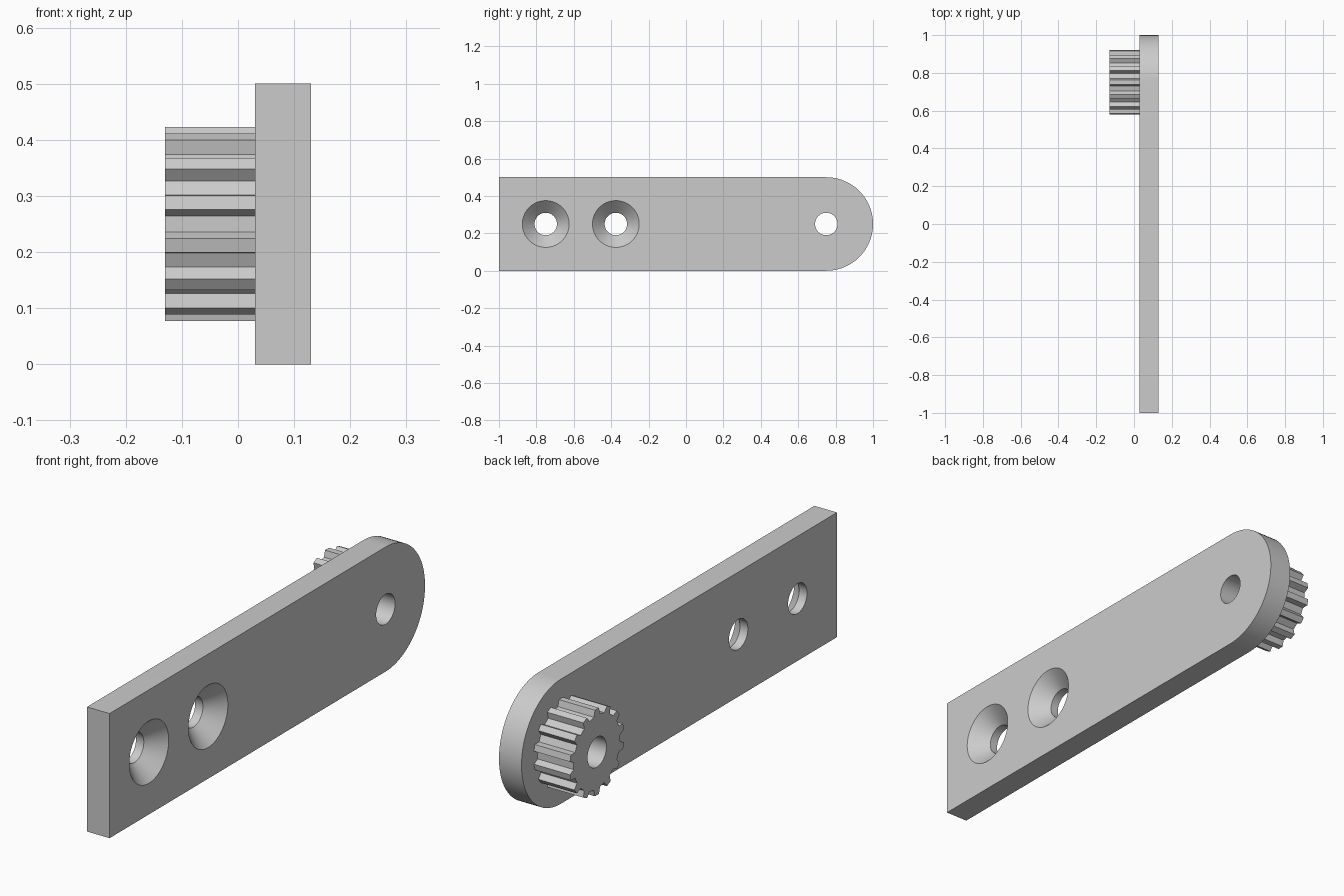
import bpy
import bmesh
from math import cos, sin, pi, radians

if "Cube" in bpy.data.objects:
    bpy.data.objects.remove(bpy.data.objects["Cube"], do_unlink=True)

MID_Z = 0.25          # height of the hole row
PIVOT_Y = 0.75        # axis of the rounded end and the gear
HOLE_R = 0.06
INNER_X, OUTER_X, GEAR_X = 0.03, 0.13, -0.13

grey = bpy.data.materials.new("plain grey")
grey.use_nodes = True
grey.diffuse_color = (0.6, 0.6, 0.6, 1)
grey.node_tree.nodes["Principled BSDF"].inputs["Base Color"].default_value = grey.diffuse_color


def loft(name, sections):
    """Solid through matching rings; each section is (x, [(y, z), ...])."""
    bm = bmesh.new()
    rings = [[bm.verts.new((x, y, z)) for y, z in ring] for x, ring in sections]
    bm.faces.new(rings[0])
    bm.faces.new(rings[-1])
    n = len(rings[0])
    for a, b in zip(rings, rings[1:]):
        for i in range(n):
            j = (i + 1) % n
            bm.faces.new((a[i], a[j], b[j], b[i]))
    bmesh.ops.recalc_face_normals(bm, faces=bm.faces)
    mesh = bpy.data.meshes.new(name)
    bm.to_mesh(mesh)
    bm.free()
    mesh.materials.append(grey)
    obj = bpy.data.objects.new(name, mesh)
    bpy.context.collection.objects.link(obj)
    return obj


def polar(y, radius, angle):
    return (y + radius * cos(angle), MID_Z + radius * sin(angle))


def drill(name, y, steps):
    """Round cutter along x; steps are (x, radius)."""
    n = 64
    return loft(name, [(x, [polar(y, r, 2 * pi * i / n) for i in range(n)])
                       for x, r in steps])


def cut_and_shade(obj, cutters):
    bpy.ops.object.select_all(action="DESELECT")
    bpy.context.view_layer.objects.active = obj
    obj.select_set(True)
    for cutter in cutters:
        mod = obj.modifiers.new("hole", "BOOLEAN")
        mod.operation = "DIFFERENCE"
        mod.solver = "EXACT"
        mod.object = cutter
        bpy.ops.object.modifier_apply(modifier=mod.name)
    bpy.ops.object.shade_smooth_by_angle(angle=radians(22))


# Arm plate: square at the front, half round at the back
outline = [(-1, 0.5), (-1, 0)]
outline += [polar(PIVOT_Y, 0.25, -pi / 2 + pi * i / 40) for i in range(41)]
arm = loft("arm_plate", [(INNER_X, outline), (OUTER_X, outline)])

# Spur gear on the inner side, with straight tapered teeth
TEETH = 14
teeth = []
for k in range(TEETH):
    mid = 2 * pi * (k + 0.5) / TEETH
    for radius, offset in ((0.148, -7.4), (0.173, -4.2), (0.173, 4.2), (0.148, 7.4)):
        teeth.append(polar(PIVOT_Y, radius, mid + radians(offset)))
gear = loft("gear", [(GEAR_X, teeth), (INNER_X, teeth)])

# Pivot bore through both parts, and two countersunk screw holes
bore = drill("bore_cutter", PIVOT_Y, [(-0.3, HOLE_R), (0.3, HOLE_R)])
cone = 0.065
screws = [drill("screw_cutter", y, [(-0.1, HOLE_R), (OUTER_X - cone, HOLE_R),
                                    (OUTER_X, HOLE_R + cone),
                                    (OUTER_X + 0.05, HOLE_R + cone)])
          for y in (-0.75, -0.375)]

cut_and_shade(arm, [bore] + screws)
cut_and_shade(gear, [bore])
for cutter in [bore] + screws:
    bpy.data.objects.remove(cutter, do_unlink=True)
